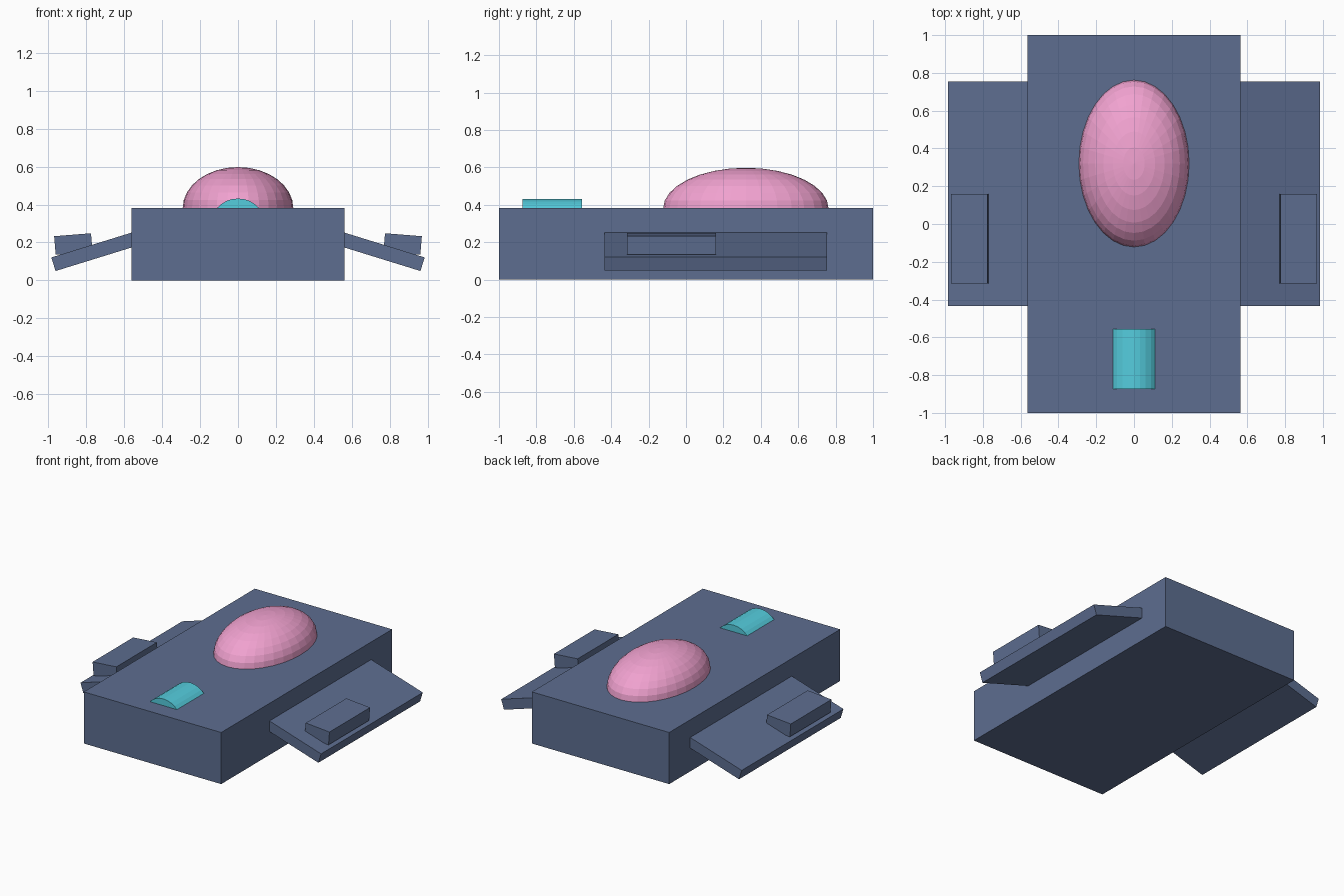
import bpy, bmesh, math
from mathutils import Matrix, Vector

if "Cube" in bpy.data.objects:
    bpy.data.objects.remove(bpy.data.objects["Cube"])


def material(name, color):
    m = bpy.data.materials.new(name)
    m.diffuse_color = (*color, 1)
    m.use_nodes = True
    m.node_tree.nodes["Principled BSDF"].inputs["Base Color"].default_value = m.diffuse_color
    return m


SLATE = material("slate", (0.11, 0.155, 0.28))
PINK = material("pink", (0.88, 0.36, 0.63))
CYAN = material("cyan", (0.09, 0.61, 0.73))


def finish(name, bm, mat):
    bmesh.ops.recalc_face_normals(bm, faces=bm.faces)
    mesh = bpy.data.meshes.new(name)
    bm.to_mesh(mesh)
    bm.free()
    mesh.materials.append(mat)
    obj = bpy.data.objects.new(name, mesh)
    bpy.context.collection.objects.link(obj)
    return obj


def box(name, size, centre, mat, tilt=0):
    bm = bmesh.new()
    bmesh.ops.create_cube(bm, size=1)
    bm.transform(Matrix.Translation(centre) @ Matrix.Rotation(tilt, 4, 'Y')
                 @ Matrix.Diagonal((*size, 1)))
    return finish(name, bm, mat)


# Main body slab
box("body", (1.125, 2, 0.382), (0, 0, 0.191), SLATE)

# Drooping side panels, each with a small raised block
WING_TILT, WING_LEN, WING_THICK = 0.3, 0.56, 0.075
along = Vector((math.cos(WING_TILT), 0, -math.sin(WING_TILT)))
up = Vector((math.sin(WING_TILT), 0, math.cos(WING_TILT)))
wing_centre = Vector((0.985, 0.16, 0.121)) - along * WING_LEN / 2 - up * WING_THICK / 2
for side, label in ((1, "right"), (-1, "left")):
    c = wing_centre
    box(label + "_wing", (WING_LEN, 1.19, WING_THICK), (side * c.x, c.y, c.z),
        SLATE, side * WING_TILT)
    box(label + "_wing_block", (0.195, 0.475, 0.098), (side * 0.869, -0.078, 0.192),
        SLATE, side * 0.08)

# Half-ellipsoid dome on the deck
bm = bmesh.new()
bmesh.ops.create_uvsphere(bm, u_segments=32, v_segments=16, radius=1)
cut = bmesh.ops.bisect_plane(bm, geom=bm.verts[:] + bm.edges[:] + bm.faces[:],
                             plane_co=(0, 0, -0.02), plane_no=(0, 0, 1), clear_inner=True)
bmesh.ops.holes_fill(bm, edges=[e for e in bm.edges if e.is_boundary])
bm.transform(Matrix.Translation((0, 0.32, 0.381)) @ Matrix.Diagonal((0.292, 0.442, 0.217, 1)))
finish("dome", bm, PINK)

# Low rounded ridge near the front: an arc segment pulled along y
HALF_W, RISE, BASE = 0.113, 0.052, 0.38
radius = (HALF_W ** 2 + RISE ** 2) / (2 * RISE)
half_angle = math.asin(HALF_W / radius)
STEPS = 8
bm = bmesh.new()
profile = []
for i in range(STEPS + 1):
    a = half_angle * (2 * i / STEPS - 1)
    profile.append(bm.verts.new((radius * math.sin(a), -0.873,
                                 BASE + RISE - radius * (1 - math.cos(a)))))
face = bm.faces.new(profile)
ext = bmesh.ops.extrude_face_region(bm, geom=[face], use_keep_orig=True)
bmesh.ops.translate(bm, vec=(0, 0.316, 0),
                    verts=[g for g in ext["geom"] if isinstance(g, bmesh.types.BMVert)])
finish("front_ridge", bm, CYAN)
